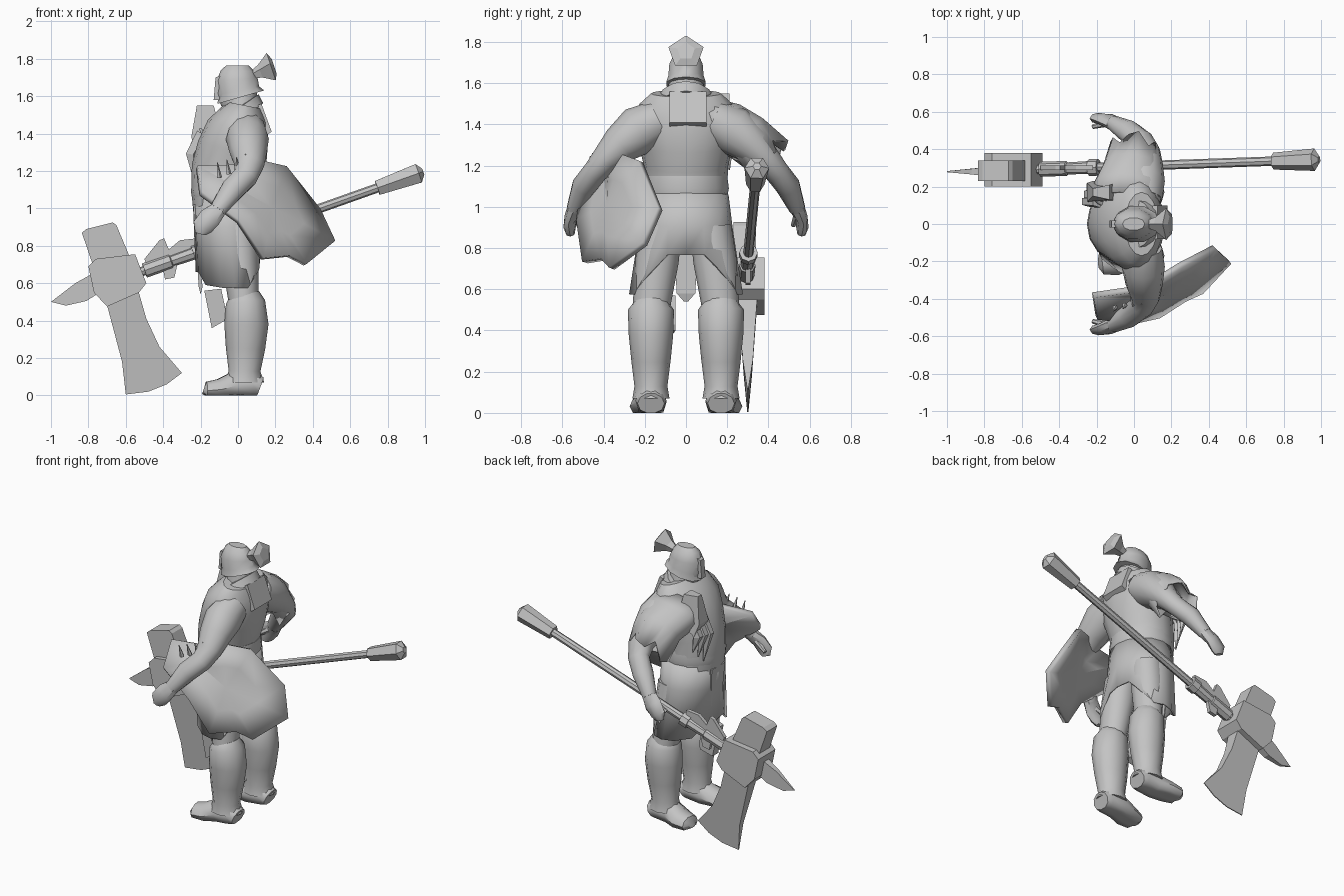
import bpy, bmesh, math, random
from mathutils import Vector

random.seed(4)
grey = bpy.data.materials.new("plain_grey")
grey.diffuse_color = (0.55, 0.55, 0.55, 1)


def finish(name, bm, angle=40, thick=0):
    bmesh.ops.recalc_face_normals(bm, faces=bm.faces)
    me = bpy.data.meshes.new(name)
    bm.to_mesh(me)
    bm.free()
    ob = bpy.data.objects.new(name, me)
    bpy.context.collection.objects.link(ob)
    me.materials.append(grey)
    if thick:
        mod = ob.modifiers.new("thickness", 'SOLIDIFY')
        mod.thickness = thick
        mod.offset = 0
    bpy.ops.object.select_all(action='DESELECT')
    ob.select_set(True)
    bpy.context.view_layer.objects.active = ob
    if angle:
        bpy.ops.object.shade_smooth_by_angle(angle=math.radians(angle))
    return ob


def tube(name, rings, ref=(1, 0, 0), n=12, cap=True, angle=40, edit=None, thick=0):
    """Loft of ellipses (x, y, z, radius along ref, other radius)."""
    bm = bmesh.new()
    P = [Vector(r[:3]) for r in rings]
    loops = []
    for i, r in enumerate(rings):
        t = (P[min(i + 1, len(P) - 1)] - P[max(i - 1, 0)]).normalized()
        u = Vector(ref)
        u = (u - t * u.dot(t)).normalized()
        v = t.cross(u)
        loops.append([bm.verts.new(P[i] + u * r[3] * math.cos(a) + v * r[4] * math.sin(a))
                      for a in (2 * math.pi * k / n for k in range(n))])
    for a, b in zip(loops, loops[1:]):
        for k in range(n):
            bm.faces.new((a[k], a[(k + 1) % n], b[(k + 1) % n], b[k]))
    if cap:
        bm.faces.new(loops[0])
        bm.faces.new(loops[-1])
    if edit:
        for v in loops[-1]:
            edit(v)
    return finish(name, bm, angle, thick)


def slab(name, outline, y, half, tip=None):
    """Side-on x,z outline with thickness in y; tip gives a half thickness per point."""
    bm = bmesh.new()
    tip = tip or [half] * len(outline)
    a = [bm.verts.new((x, y - h, z)) for (x, z), h in zip(outline, tip)]
    b = [bm.verts.new((x, y + h, z)) for (x, z), h in zip(outline, tip)]
    bm.faces.new(a)
    bm.faces.new(b[::-1])
    for k in range(len(a)):
        j = (k + 1) % len(a)
        bm.faces.new((a[k], b[k], b[j], a[j]))
    return finish(name, bm, 0)


# Torso, belt and neck
tube("torso", [(-.06, 0, 1.0, .18, .2), (-.07, 0, 1.1, .18, .2), (-.06, 0, 1.2, .19, .205),
               (-.03, 0, 1.31, .19, .23), (0, 0, 1.42, .17, .255), (.03, 0, 1.5, .13, .225),
               (.04, 0, 1.55, .09, .17)], n=16)
tube("belt", [(-.06, 0, 1.05, .185, .2), (-.06, 0, 1.09, .192, .208), (-.06, 0, 1.15, .185, .2)], n=16)
tube("neck", [(.02, 0, 1.5, .09, .1), (.02, 0, 1.62, .08, .08)])


# Skirt: short at the back, long pointed panels at the sides
def hem(v):
    y = abs(v.co.y)
    if y > .2:
        v.co.z = .575
        v.co.y *= 1.15
        v.co.x += .03
    elif y > .13:
        v.co.z = .67 if v.co.x > 0 else .59
        v.co.x += .03 if v.co.x > 0 else 0
        v.co.y *= 1.1
    elif v.co.x < 0:
        v.co.z = .66


tube("skirt", [(-.055, 0, 1.06, .18, .2), (-.05, 0, .9, .18, .22), (-.045, 0, .76, .175, .235)],
     n=16, cap=False, edit=hem, thick=.012)
slab("loincloth", [(-.24, 1.02), (-.22, 1.02), (-.19, .58), (-.2, .54), (-.21, .58)], 0, .06,
     [.07, .07, .045, .01, .045])

for side, s in (("left", -1), ("right", 1)):
    # Legs, greaves and boots
    y = .17 * s
    tube(side + "_thigh", [(0, .12 * s, .9, .1, .1), (.01, .14 * s, .74, .1, .105),
                           (.03, y, .5, .08, .09)])
    tube(side + "_greave", [(.03, y, .535, .085, .085), (.04, y, .5, .105, .112),
                            (.045, y, .38, .118, .108), (.04, y, .25, .105, .095),
                            (.035, y, .13, .085, .08), (.035, y, .07, .105, .09)])
    boot = tube(side + "_boot", [(.12, y, .045, .065, .055), (.08, y, .06, .075, .08),
                                 (-.02, y, .05, .075, .08), (-.1, y + .02 * s, .03, .085, .06),
                                 (-.17, y + .03 * s, .025, .07, .05), (-.185, y + .03 * s, .03, .04, .025)],
                ref=(0, 1, 0), n=10)
    for v in boot.data.vertices:
        v.co.z = max(v.co.z, 0)

    # Arms and hands
    tube(side + "_arm", [(.05, .13 * s, 1.42, .1, .1), (.05, .23 * s, 1.37, .115, .12),
                         (.055, .32 * s, 1.3, .1, .095), (.06, .39 * s, 1.23, .08, .07),
                         (.04, .44 * s, 1.17, .068, .06), (-.03, .495 * s, 1.1, .065, .06),
                         (-.11, .54 * s, .99, .045, .04)])
    tube(side + "_hand", [(-.1, .535 * s, 1.0, .045, .04), (-.15, .56 * s, .95, .06, .03),
                          (-.19, .565 * s, .9, .055, .03), (-.2, .56 * s, .865, .03, .02)], n=8)
    tube(side + "_thumb", [(-.14, .54 * s, .96, .02, .02), (-.22, .52 * s, .91, .012, .012)], n=6)

# Loose plate in front of the left knee
slab("knee_plate", [(-.18, .56), (-.09, .57), (-.06, .43), (-.07, .4), (-.14, .36)], -.11, .05,
     [.03, .06, .06, .06, .03])

# Head with flared helmet, nose guard and topknot
tube("head", [(0, 0, 1.56, .09, .07), (-.01, 0, 1.62, .105, .075), (-.01, 0, 1.69, .09, .07)])
tube("helmet", [(.015, 0, 1.595, .13, .1), (.005, 0, 1.63, .11, .09), (-.005, 0, 1.69, .11, .085),
                (-.002, 0, 1.735, .09, .065), (-.002, 0, 1.765, .06, .035)], n=10)
slab("nose_guard", [(-.12, 1.7), (-.09, 1.71), (-.09, 1.58), (-.13, 1.58)], 0, .02)
tube("topknot", [(.07, 0, 1.71, .02, .02), (.12, 0, 1.73, .04, .04), (.18, 0, 1.75, .085, .09),
                 (.195, 0, 1.755, .045, .045)], ref=(0, 0, 1), n=5, angle=0)

# Back plate and slanting scarf
slab("back_plate", [(.1, 1.55), (.125, 1.56), (.18, 1.41), (.15, 1.39)], .01, .09)
bm = bmesh.new()
rows = []
for k in range(14):
    a = 2 * math.pi * k / 14
    c, s = math.cos(a), math.sin(a)
    rows.append([bm.verts.new((-.04 + r * c, r * s * .95, 1.46 + .7 * r * c + h))
                 for r, h in ((.11, .05), (.15, .045), (.175, -.02), (.13, -.03))])
for k in range(14):
    a, b = rows[k], rows[(k + 1) % 14]
    for j in range(4):
        bm.faces.new((a[j], b[j], b[(j + 1) % 4], a[(j + 1) % 4]))
finish("scarf", bm)


# Ragged shoulder pelt, its raised front flap and hanging strands
def ragged(v):
    v.co.z += random.uniform(-.07, .03)
    v.co.y += random.uniform(-.04, .04)


tube("shoulder_pelt", [(-.04, .12, 1.45, .17, .08), (-.03, .2, 1.39, .18, .12), (-.01, .3, 1.33, .15, .12),
                       (0, .4, 1.24, .12, .1)], n=14, cap=False, edit=ragged, thick=.012)
slab("pelt_flap", [(-.22, 1.55), (-.13, 1.55), (-.08, 1.36), (-.22, 1.3), (-.25, 1.38)], .17, .04,
     [.02, .04, .05, .06, .05])
for k in range(3):
    y, x = .12 + .04 * k, -.22 + .012 * k
    tube("pelt_strand", [(x + .03, y, 1.4, .04, .035), (x - .03, y, 1.29, .035, .03),
                         (x, y + .01, 1.1 + .04 * k, .004, .004)], n=5, angle=0)

# Curved shield: outer rim around a raised centre
rim = [(.43, -.125, .99), (.51, -.2, .82), (.36, -.36, .70), (.27, -.4, .745), (.13, -.49, .73),
       (0, -.52, .93), (-.2, -.5, 1.08), (-.22, -.38, 1.22), (0, -.35, 1.23), (.12, -.3, 1.25), (.25, -.22, 1.22)]
bm = bmesh.new()
out = Vector((.65, -.72, .25)).normalized()
mid = sum((Vector(p) for p in rim), Vector()) / len(rim)
outer = [bm.verts.new(p) for p in rim]
ring = [bm.verts.new(Vector(p).lerp(mid, .5) + out * .02) for p in rim]
top = bm.verts.new(mid + out * .03)
for k in range(len(rim)):
    j = (k + 1) % len(rim)
    bm.faces.new((outer[k], outer[j], ring[j], ring[k]))
    bm.faces.new((ring[k], ring[j], top))
finish("shield", bm, 30, .035)

# Bracer spikes
for k in range(4):
    x = .05 - .05 * k
    tube("bracer_spike", [(x, -.41 - .012 * k, 1.225 - .02 * k, .015, .015),
                          (x - .01, -.43 - .012 * k, 1.29 - .015 * k, .002, .002)], n=5, angle=0)


# Long axe: handle, sleeves and pommel along one line
def on(x):
    return (x, .31 + .035 * x, .845 + .355 * x)


def rod(name, *steps, n=8):
    tube(name, [(*on(x), r, r) for x, r in steps], ref=(0, 1, 0), n=n, angle=30)


rod("axe_handle", (-.7, .025), (.8, .025))
rod("handle_sleeve", (-.5, .04), (-.36, .04), (-.355, .032), (-.2, .036))
rod("handle_band", (-.24, .045), (-.19, .045))
rod("pommel", (.745, .045), (.965, .06), (.99, .02), n=6)
slab("handle_fins", [(-.5, .73), (-.42, .83), (-.395, .84), (-.37, .78), (-.31, .83), (-.22, .84),
                     (-.22, .75), (-.32, .72), (-.34, .63), (-.39, .62), (-.4, .67), (-.48, .66)], .3, .012)

# Axe head: block, hammer, spike and blade
slab("axe_block", [(-.8, .69), (-.76, .73), (-.55, .755), (-.49, .6), (-.53, .55), (-.7, .475),
                   (-.77, .55)], .29, .09)
slab("hammer", [(-.835, .87), (-.81, .89), (-.67, .925), (-.65, .91), (-.57, .72), (-.77, .68)], .285, .055)
slab("axe_spike", [(-.78, .65), (-.87, .6), (-1, .5), (-.92, .48), (-.81, .505), (-.74, .55)], .28, .03,
     [.025, .015, .003, .01, .02, .025])
slab("axe_blade", [(-.71, .52), (-.53, .55), (-.49, .41), (-.42, .26), (-.3, .12), (-.38, .06),
                   (-.48, .02), (-.6, .005), (-.62, .18)], .3, .04,
     [.045, .045, .035, .025, .003, .003, .003, .003, .02])
